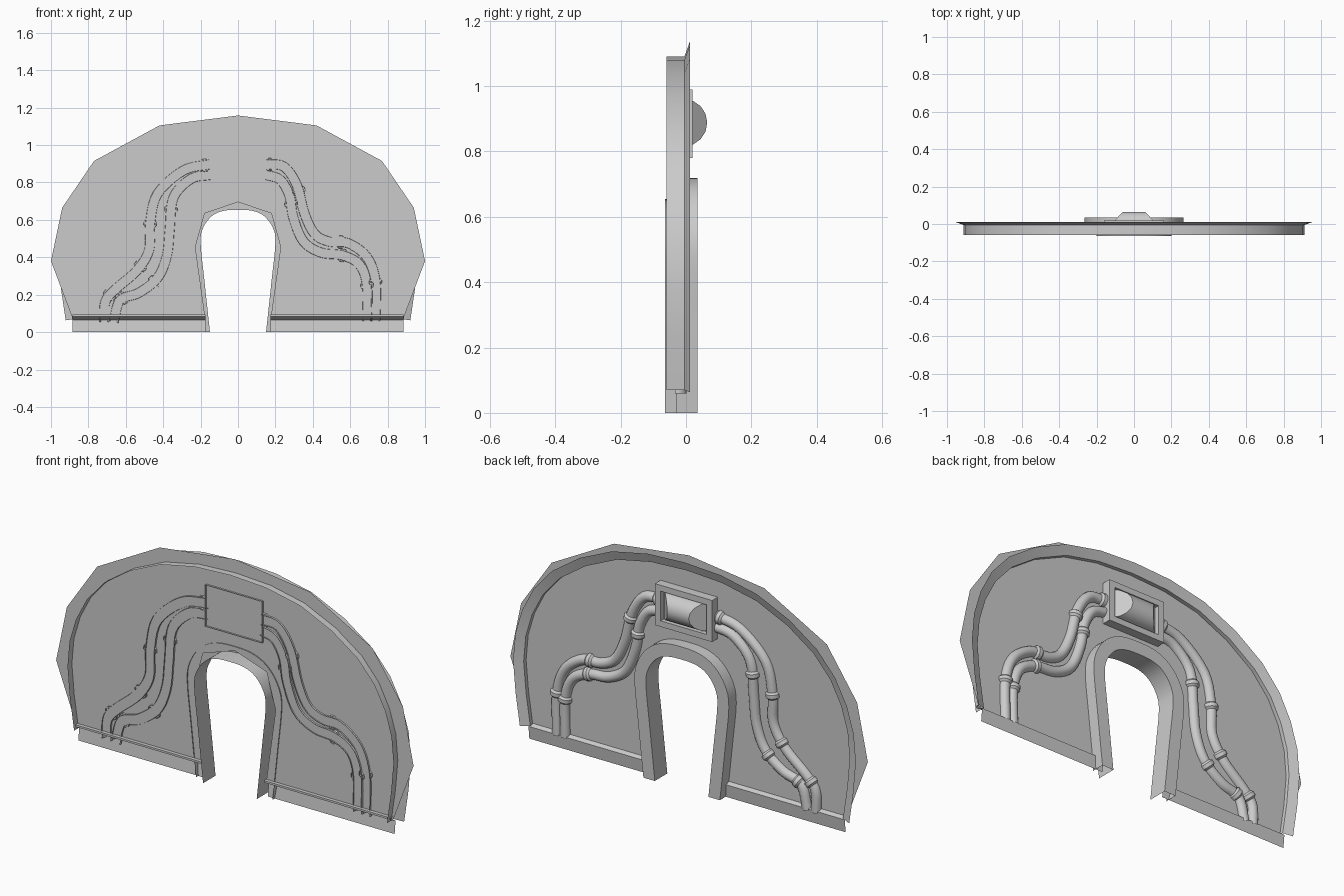
import bpy, bmesh, math
from mathutils import Vector

if "Cube" in bpy.data.objects:
    bpy.data.objects.remove(bpy.data.objects["Cube"])


def make(name, verts, faces, smooth=None):
    me = bpy.data.meshes.new(name)
    me.from_pydata(verts, [], faces)
    ob = bpy.data.objects.new(name, me)
    bpy.context.collection.objects.link(ob)
    bm = bmesh.new()
    bm.from_mesh(me)
    bmesh.ops.recalc_face_normals(bm, faces=bm.faces)
    bm.to_mesh(me)
    bm.free()
    if smooth:
        bpy.ops.object.select_all(action='DESELECT')
        bpy.context.view_layer.objects.active = ob
        ob.select_set(True)
        bpy.ops.object.shade_smooth_by_angle(angle=math.radians(smooth))
    return ob


def spline(pts, n):
    # Catmull-Rom curve through (x, z) points
    p = [Vector(q) for q in pts]
    p = [2 * p[0] - p[1]] + p + [2 * p[-1] - p[-2]]
    out = []
    for i in range(1, len(p) - 2):
        a, b, c, d = p[i - 1:i + 3]
        for k in range(n):
            t = k / n
            out.append(0.5 * (2 * b + (c - a) * t + (2 * a - 5 * b + 4 * c - d) * t * t
                              + (3 * b - a - 3 * c + d) * t ** 3))
    return out + [p[-2]]


def sweep(name, path, profile, smooth=40, scales=None, y0=0):
    # profile of (sideways offset, y) swept along a path in the xz plane
    verts, faces, m = [], [], len(profile)
    for i, p in enumerate(path):
        t = (path[min(i + 1, len(path) - 1)] - path[max(i - 1, 0)]).normalized()
        s = scales[i] if scales else 1
        for o, y in profile:
            q = p + Vector((-t.y, t.x)) * o * s
            verts.append((q.x, y0 + y * s, max(q.y, 0)))
    for i in range(len(path) - 1):
        for j in range(m - 1):
            a = i * m + j
            faces.append((a, a + 1, a + m + 1, a + m))
    return make(name, verts, faces, smooth)


def both_sides(half):
    # half runs from the bottom left up to x = 0
    return half + [(-x, z) for x, z in half[-2::-1]]


PANEL_Y = -0.025

# Flat low-poly wall with a doorway cut out
outer = both_sides([(-.885, .075), (-1, .38), (-.94, .665), (-.77, .915), (-.42, 1.105), (0, 1.158)])
door = both_sides([(-.175, .075), (-.228, .455), (-.178, .635), (0, .695)])
outline = outer + door[::-1]
make("wall_panel", [(x, PANEL_Y, z) for x, z in outline], [tuple(range(len(outline)))])

# Rim standing through the wall, with a flared lip at the back
rim = both_sides([(-.875, .07), (-.912, .385), (-.865, .635), (-.71, .86), (-.39, 1.04), (0, 1.09)])
sweep("outer_rim", spline(rim, 2), [(0, -.06), (0, -.005), (.047, .012)], 20)

# Doorway arch, open at the front
arch = both_sides([(-.15, 0), (-.18, .28), (-.2, .48), (-.185, .56), (-.14, .62), (-.08, .648), (0, .654)])
sweep("door_arch", spline(arch, 4), [(0, -.065), (0, .035), (.064, .035), (.064, -.03)])

# Base strips with a sloping ledge
for side, s in (("left", -1), ("right", 1)):
    prof = [(-.012, 0), (-.005, .065), (-.044, .083), (-.044, .093), (-.026, .093)]
    v = [(s * x, y, z) for x in (.175, .885) for y, z in prof]
    make("base_strip_" + side, v, [(j, j + 1, j + 6, j + 5) for j in range(4)])

# Pipes: tubes left open at the front, with collars
tube = [(.0255 * math.cos(a), .0265 * math.sin(a))
        for a in (math.radians(-18 + 216 * k / 12) for k in range(13))]
pipes = {
    "left_outer_pipe": ([(-.15, .897), (-.29, .865), (-.43, .74), (-.47, .58), (-.475, .44), (-.54, .33),
                         (-.66, .225), (-.71, .16), (-.715, .055)],
                        [(-.17, .897), (-.47, .57), (-.53, .34), (-.69, .2)]),
    "left_inner_pipe": ([(-.15, .84), (-.25, .82), (-.345, .72), (-.365, .55), (-.38, .41), (-.43, .29),
                         (-.53, .21), (-.63, .17), (-.665, .055)],
                        [(-.35, .66), (-.45, .26), (-.62, .175)]),
    "right_outer_pipe": ([(.15, .897), (.245, .885), (.315, .785), (.355, .635), (.41, .525), (.49, .483),
                          (.59, .475), (.69, .4), (.735, .27), (.735, .06)],
                         [(.17, .897), (.32, .76), (.55, .48), (.735, .28)]),
    "right_inner_pipe": ([(.15, .84), (.225, .815), (.275, .73), (.295, .615), (.35, .485), (.445, .425),
                          (.56, .41), (.65, .36), (.69, .25), (.69, .06)],
                         [(.285, .68), (.56, .41), (.69, .25)]),
}
for name, (pts, collars) in pipes.items():
    path = spline(pts, 5)
    sweep(name, path, tube, y0=PANEL_Y)
    for k, c in enumerate(collars):
        i = min(range(1, len(path) - 1), key=lambda i: (path[i] - Vector(c)).length)
        t = (path[i + 1] - path[i - 1]).normalized()
        ring = [path[i] + t * d for d in (-.018, -.009, .009, .018)]
        sweep(f"{name}_collar_{k + 1}", ring, tube, scales=[1, 1.35, 1.35, 1], y0=PANEL_Y)

# Lamp housing: open-fronted box with a recessed back
loops = [(.16, .105, -.035), (.16, .105, .02), (.128, .075, .02), (.128, .075, -.005)]
v = [(sx * w, y, .885 + sz * h) for w, h, y in loops
     for sx, sz in ((-1, -1), (1, -1), (1, 1), (-1, 1))]
f = [(4 * r + j, 4 * r + (j + 1) % 4, 4 * r + 4 + (j + 1) % 4, 4 * r + 4 + j)
     for r in range(3) for j in range(4)]
make("lamp_housing", v, f + [(12, 13, 14, 15)])

# Lamp: half barrel with slanted ends
n = 8
v = []
for k in range(n + 1):
    a = math.pi * k / n
    y = -.005 + .07 * math.sin(a)
    w = .125 - .065 * math.sin(a)
    v += [(-w, y, .888 + .072 * math.cos(a)), (w, y, .888 + .072 * math.cos(a))]
f = [(2 * k, 2 * k + 1, 2 * k + 3, 2 * k + 2) for k in range(n)]
f += [tuple(range(0, 2 * n + 2, 2)), tuple(range(1, 2 * n + 2, 2))]
make("lamp", v, f, 35)
